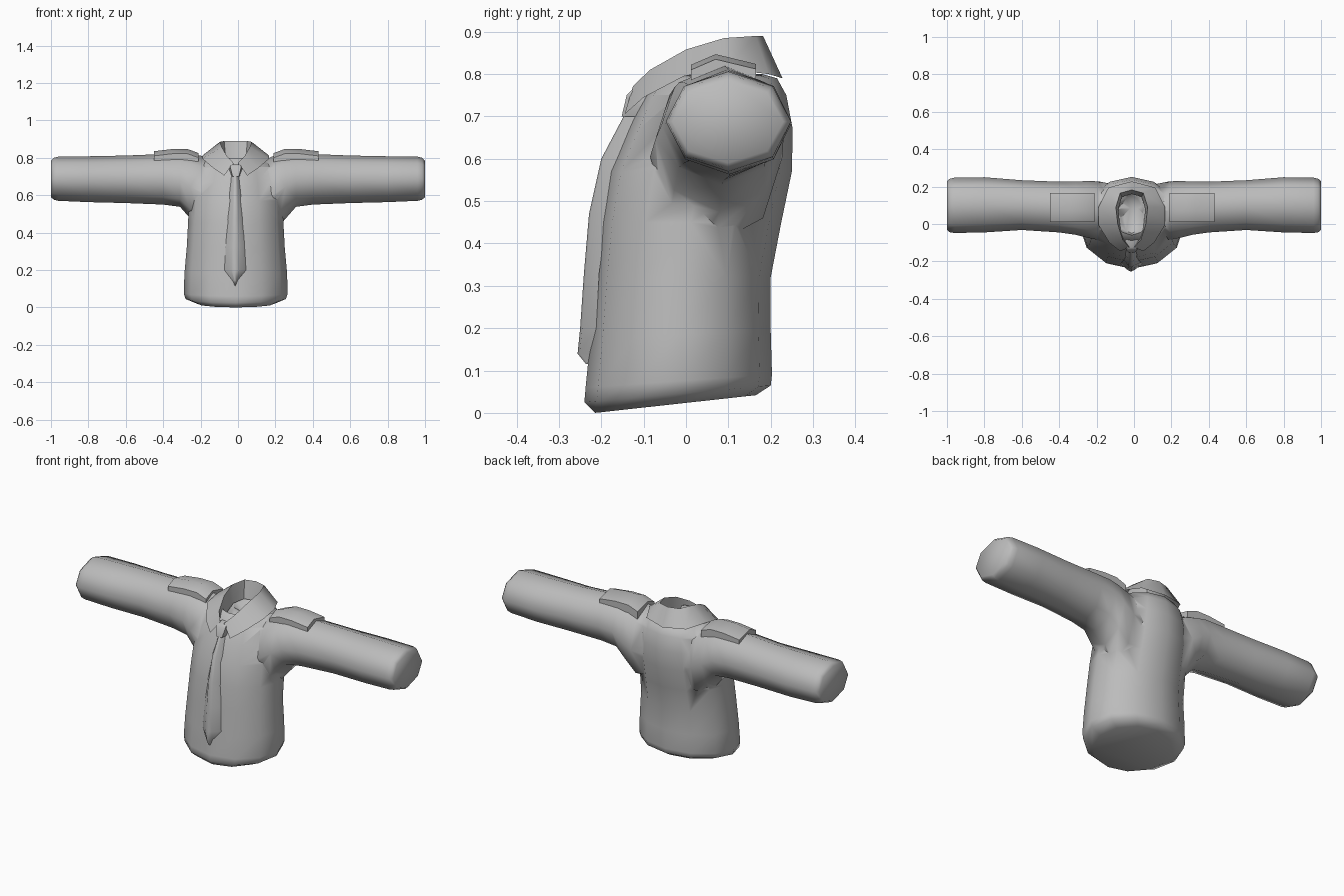
import bpy, bmesh, math

cloth = bpy.data.materials.new("grey cloth")
cloth.diffuse_color = (0.5, 0.5, 0.5, 1)


def loft(name, rings, closed=True, caps=True, angle=60):
    """Skin a list of point rings; optionally close each ring and cap the ends."""
    bm = bmesh.new()
    rows = [[bm.verts.new(p) for p in r] for r in rings]
    n = len(rows[0])
    for a, b in zip(rows, rows[1:]):
        for i in range(n if closed else n - 1):
            j = (i + 1) % n
            bm.faces.new((a[i], a[j], b[j], b[i]))
    if caps:
        bm.faces.new(rows[0][::-1])
        bm.faces.new(rows[-1])
    bmesh.ops.recalc_face_normals(bm, faces=bm.faces)
    me = bpy.data.meshes.new(name)
    bm.to_mesh(me)
    bm.free()
    ob = bpy.data.objects.new(name, me)
    bpy.context.collection.objects.link(ob)
    me.materials.append(cloth)
    smooth(ob, angle)
    return ob


def smooth(ob, angle):
    bpy.ops.object.select_all(action='DESELECT')
    ob.select_set(True)
    bpy.context.view_layer.objects.active = ob
    bpy.ops.object.shade_smooth_by_angle(angle=math.radians(angle))


def circle(n):
    return [(math.cos(2 * math.pi * i / n), math.sin(2 * math.pi * i / n)) for i in range(n)]


# Torso: z, half width, front y, back y, hem tilt
torso_rings = [
    (0.00, 0.21, -0.215, 0.165, 0.11), (0.025, 0.268, -0.24, 0.20, 0.09),
    (0.06, 0.278, -0.237, 0.203, 0.07), (0.18, 0.274, -0.225, 0.20, 0.03),
    (0.32, 0.262, -0.214, 0.20, 0), (0.45, 0.255, -0.203, 0.225, 0),
    (0.57, 0.25, -0.182, 0.25, 0), (0.67, 0.235, -0.138, 0.252, 0),
    (0.75, 0.21, -0.10, 0.237, 0), (0.79, 0.165, -0.07, 0.215, 0),
    (0.80, 0.10, -0.06, 0.18, 0), (0.73, 0.06, -0.05, 0.15, 0)]
torso = loft("shirt_body", [
    [(-0.012 + hw * c, (f + b) / 2 + (b - f) / 2 * s,
      z + tilt * ((f + b) / 2 + (b - f) / 2 * s - f)) for c, s in circle(12)]
    for z, hw, f, b, tilt in torso_rings], angle=75)

# Sleeves: x, front y, back y, bottom z, top z, mirrored about the middle
half = [(0.0, -0.02, 0.19, 0.46, 0.72), (0.10, -0.05, 0.21, 0.42, 0.77),
        (0.19, -0.085, 0.228, 0.40, 0.81), (0.255, -0.072, 0.23, 0.475, 0.818),
        (0.31, -0.058, 0.226, 0.538, 0.822), (0.40, -0.045, 0.226, 0.55, 0.82),
        (0.60, -0.032, 0.234, 0.558, 0.812), (0.80, -0.045, 0.25, 0.563, 0.808),
        (0.96, -0.048, 0.248, 0.57, 0.806), (0.985, -0.044, 0.242, 0.576, 0.80),
        (1.0, -0.032, 0.23, 0.59, 0.785)]
arms = [(-x, *r) for x, *r in half[:0:-1]] + half
sleeves = loft("sleeves", [
    [(x, (f + k) / 2 + (k - f) / 2 * c, (b + t) / 2 + (t - b) / 2 * s) for c, s in circle(8)]
    for x, f, k, b, t in arms], angle=75)

# Fuse the sleeves into the body
mod = torso.modifiers.new("join sleeves", 'BOOLEAN')
mod.operation = 'UNION'
mod.solver = 'EXACT'
mod.object = sleeves
bpy.context.view_layer.objects.active = torso
bpy.ops.object.modifier_apply(modifier=mod.name)
bpy.data.objects.remove(sleeves)
smooth(torso, 75)

# Collar: folded strip from the front point round to the back (top edge, outer edge)
fold = [((0.012, -0.125, 0.772), (0.062, -0.145, 0.705)),
        ((0.048, -0.085, 0.81), (0.12, -0.10, 0.745)),
        ((0.075, 0.00, 0.858), (0.178, -0.005, 0.795)),
        ((0.085, 0.09, 0.885), (0.178, 0.09, 0.812)),
        ((0.062, 0.165, 0.89), (0.125, 0.195, 0.80)),
        ((0.0, 0.182, 0.89), (0.0, 0.228, 0.79))]
strip = [[o, t, (t[0] * 0.85, t[1] * 0.88, t[2] - 0.10)] for t, o in fold]
mirrored = [[(-x, y, z) for x, y, z in r] for r in strip[-2::-1]]
collar = loft("collar", [[(x - 0.012, y, z) for x, y, z in r] for r in strip + mirrored],
              closed=False, caps=False, angle=50)

# Tie: z, half width, ridge y, edge y
blade = [(0.71, 0.022, -0.142, -0.11), (0.60, 0.032, -0.20, -0.16),
         (0.47, 0.042, -0.229, -0.187), (0.33, 0.05, -0.241, -0.205),
         (0.20, 0.058, -0.25, -0.212), (0.14, 0.012, -0.256, -0.225),
         (0.115, 0.004, -0.236, -0.225)]
loft("tie", [[(-0.015 - w, e, z), (-0.015 - w * 0.35, r + 0.005, z), (-0.015, r, z),
              (-0.015 + w * 0.35, r + 0.005, z), (-0.015 + w, e, z)]
             for z, w, r, e in blade])

# Tie knot
knot = [(0.765, 0.034, -0.125, -0.06), (0.75, 0.042, -0.14, -0.07),
        (0.70, 0.024, -0.152, -0.09)]
loft("tie_knot", [[(-0.012 - w, b, z), (-0.012 - w * 0.7, f, z),
                   (-0.012 + w * 0.7, f, z), (-0.012 + w, b, z)] for z, w, f, b in knot])

# Shoulder straps: arched slabs
section = [(0.012, 0.78), (0.012, 0.822), (0.07, 0.847), (0.165, 0.824), (0.165, 0.78)]
for side, name in ((-1, "left_shoulder_strap"), (1, "right_shoulder_strap")):
    loft(name, [[(side * x - 0.01, y, z + dz) for y, z in section]
                for x, dz in ((0.20, -0.022), (0.26, 0), (0.34, 0), (0.44, -0.012))], angle=40)
